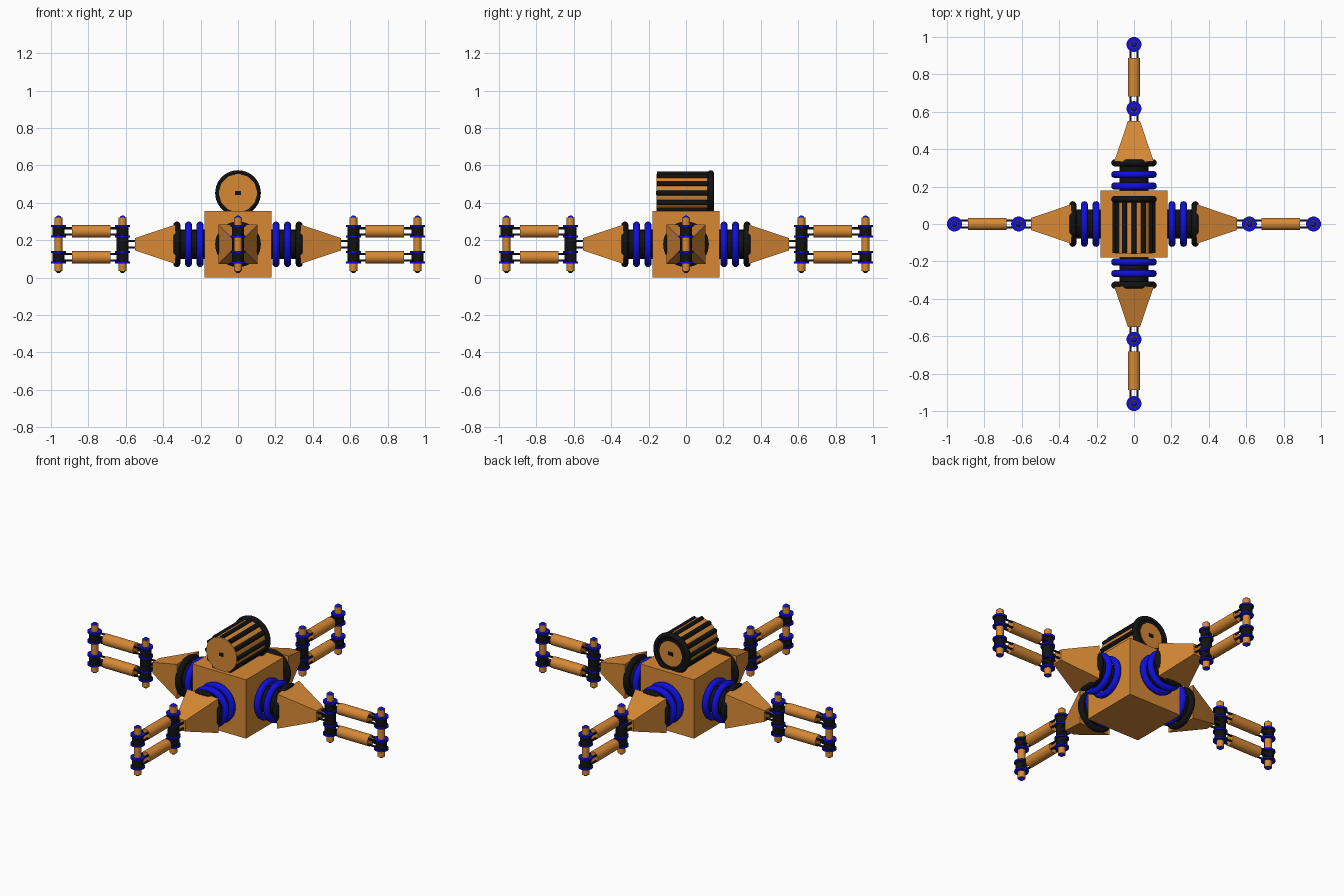
import bpy, bmesh, math
from mathutils import Matrix, Vector

cube = bpy.data.objects.get("Cube")
if cube:
    bpy.data.objects.remove(cube, do_unlink=True)


def material(name, rgb):
    m = bpy.data.materials.new(name)
    m.use_nodes = True
    m.diffuse_color = (*rgb, 1)
    m.node_tree.nodes["Principled BSDF"].inputs["Base Color"].default_value = (*rgb, 1)
    return m


ORANGE = material("orange", (0.68, 0.25, 0.035))
BLUE = material("blue", (0.005, 0.005, 0.72))
BLACK = material("black", (0.006, 0.006, 0.006))


def finish(name, bm, mat, smooth=True):
    # Smooth the curved side quads and leave the caps flat
    for f in bm.faces:
        f.smooth = smooth and len(f.verts) == 4
    mesh = bpy.data.meshes.new(name)
    bm.to_mesh(mesh)
    bm.free()
    mesh.materials.append(mat)
    obj = bpy.data.objects.new(name, mesh)
    bpy.context.collection.objects.link(obj)
    return obj


def rod(name, a, b, r, mat, r2=None, sides=24, smooth=True, roll=0):
    """Cylinder, cone or frustum from point a to point b."""
    a, b = Vector(a), Vector(b)
    d = b - a
    bm = bmesh.new()
    turn = Vector((0, 0, 1)).rotation_difference(d).to_matrix().to_4x4()
    bmesh.ops.create_cone(bm, cap_ends=True, segments=sides, radius1=r,
                          radius2=r if r2 is None else r2, depth=d.length,
                          matrix=Matrix.Translation((a + b) / 2) @ turn
                          @ Matrix.Rotation(roll, 4, "Z"))
    return finish(name, bm, mat, smooth)


def box(name, center, size, mat):
    bm = bmesh.new()
    bmesh.ops.create_cube(bm, size=1, matrix=Matrix.Translation(center)
                          @ Matrix.Diagonal((*size, 1)))
    return finish(name, bm, mat, False)


def ring(name, center, outer, tube, mat, rotation):
    bpy.ops.mesh.primitive_torus_add(
        location=center, rotation=rotation, major_radius=outer - tube,
        minor_radius=tube, major_segments=40, minor_segments=12)
    obj = bpy.context.object
    obj.name = name
    obj.data.materials.append(mat)
    bpy.ops.object.shade_smooth()
    return obj


def dome(name, center, r, mat):
    bm = bmesh.new()
    bmesh.ops.create_uvsphere(bm, u_segments=16, v_segments=10, radius=r,
                              matrix=Matrix.Translation(center))
    return finish(name, bm, mat)


MID = 0.178      # height of the arm axis
FINGER = 0.069   # finger offset above and below the axis
SIDE = math.pi / 2

# Body
box("body", (0, 0, MID), (0.36, 0.36, 2 * MID), ORANGE)

# Ribbed barrel on top
HEAD = 0.452
rod("barrel", (0, -0.158, HEAD), (0, 0.14, HEAD), 0.102, ORANGE, sides=40)
for i in range(12):
    t = i * math.tau / 12
    x, z = 0.1 * math.cos(t), HEAD + 0.1 * math.sin(t)
    rod("barrel_rib", (x, -0.154, z), (x, 0.13, z), 0.014, BLACK, sides=12)
ring("barrel_back_ring", (0, 0.133, HEAD), 0.122, 0.017, BLACK, (SIDE, 0, 0))
rod("barrel_back_washer", (0, 0.12, HEAD), (0, 0.143, HEAD), 0.112, BLACK, sides=40)
rod("barrel_back_disc", (0, 0.13, HEAD), (0, 0.146, HEAD), 0.075, ORANGE, sides=40)
box("barrel_axle", (0, -0.006, HEAD), (0.03, 0.31, 0.02), BLACK)

# One arm along +x
arm = []
arm.append(rod("arm_neck", (0.17, 0, MID), (0.335, 0, MID), 0.078, BLACK, sides=32))
for x, mat in ((0.203, BLUE), (0.265, BLUE), (0.327, BLACK)):
    arm.append(ring("neck_ring", (x, 0, MID), 0.122, 0.019, mat, (0, SIDE, 0)))
root2 = math.sqrt(2)
arm.append(rod("arm_wedge", (0.335, 0, MID), (0.55, 0, MID), 0.105 * root2, ORANGE,
               r2=0.033 * root2, sides=4, smooth=False, roll=math.pi / 4))


def four_rods(name, x1, x2, z):
    for sy in (-1, 1):
        for sz in (-1, 1):
            y, h = sy * 0.019, z + sz * 0.017
            arm.append(rod(name, (x1, y, h), (x2, y, h), 0.006, BLACK, sides=10))


four_rods("wrist_rod", 0.54, 0.62, MID)

# Joint posts: orange pin, black barrels between blue washers, blue end domes
INNER, OUTER = 0.617, 0.96
for x in (INNER, OUTER):
    arm.append(rod("joint_pin", (x, 0, MID - 0.142), (x, 0, MID + 0.142), 0.021, ORANGE))
    for s in (-1, 1):
        z = MID + s * FINGER
        arm.append(rod("joint_barrel", (x, 0, z - 0.026), (x, 0, z + 0.026), 0.032, BLACK))
        for e in (-0.028, 0.028):
            arm.append(rod("joint_washer", (x, 0, z + e - 0.005),
                           (x, 0, z + e + 0.005), 0.04, BLUE))
        arm.append(dome("joint_cap", (x, 0, MID + s * 0.137), 0.017, BLUE))
arm.append(rod("joint_core", (INNER, 0, MID - 0.038), (INNER, 0, MID + 0.038), 0.032, BLACK))

# Upper and lower fingers
for s in (-1, 1):
    z = MID + s * FINGER
    four_rods("finger_rod", INNER, OUTER, z)
    arm.append(rod("finger", (0.682, 0, z), (0.888, 0, z), 0.033, ORANGE))

# Repeat the arm on the other three sides
bpy.context.view_layer.update()
for k in (1, 2, 3):
    turn = Matrix.Rotation(k * SIDE, 4, "Z")
    for part in arm:
        twin = part.copy()
        bpy.context.collection.objects.link(twin)
        twin.matrix_world = turn @ part.matrix_world
